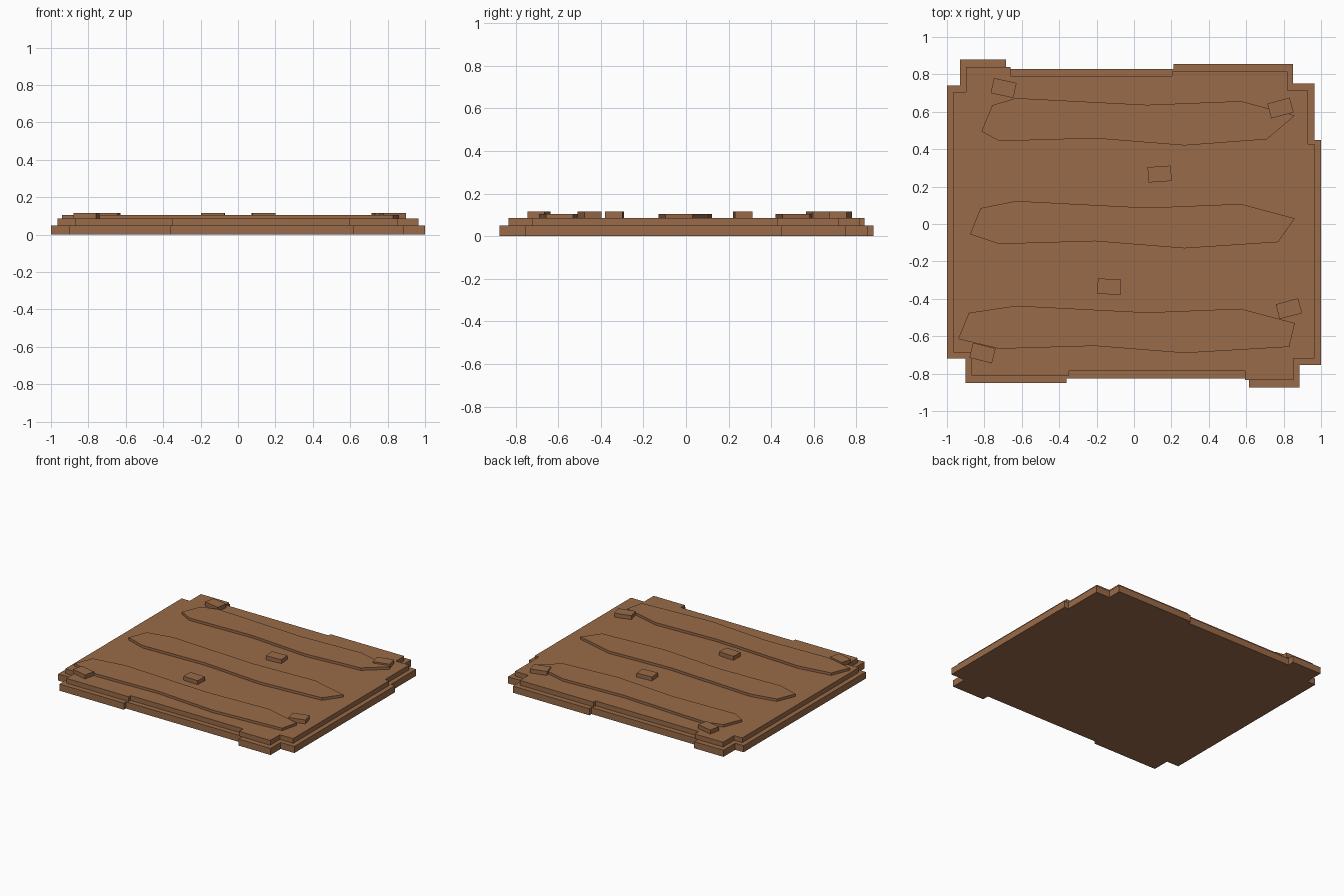
import bpy
import bmesh
from math import radians
from mathutils import Matrix, Vector

cube = bpy.data.objects.get("Cube")
if cube:
    bpy.data.objects.remove(cube, do_unlink=True)

# Single earthy brown
brown = bpy.data.materials.new("earth_brown")
brown.use_nodes = True
COLOR = (0.32, 0.145, 0.065, 1)
brown.diffuse_color = COLOR
brown.node_tree.nodes["Principled BSDF"].inputs["Base Color"].default_value = COLOR


def add_object(name, bm):
    bmesh.ops.recalc_face_normals(bm, faces=bm.faces)
    mesh = bpy.data.meshes.new(name)
    bm.to_mesh(mesh)
    bm.free()
    mesh.materials.append(brown)
    obj = bpy.data.objects.new(name, mesh)
    bpy.context.collection.objects.link(obj)
    return obj


def slab(name, outline, bottom, top):
    """Extrude a flat outline between two heights."""
    bm = bmesh.new()
    face = bm.faces.new([bm.verts.new((x, y, bottom)) for x, y in outline])
    ext = bmesh.ops.extrude_face_region(bm, geom=[face], use_keep_orig=True)
    verts = [g for g in ext["geom"] if isinstance(g, bmesh.types.BMVert)]
    bmesh.ops.translate(bm, vec=(0, 0, top - bottom), verts=verts)
    return add_object(name, bm)


# Stepped outline shared by both base layers
outline = [
    (-0.93, 0.88), (-0.685, 0.88), (-0.685, 0.83), (0.21, 0.83),
    (0.21, 0.855), (0.85, 0.855), (0.85, 0.75), (0.965, 0.75),
    (0.965, 0.45), (1, 0.45), (1, -0.755), (0.885, -0.755),
    (0.885, -0.875), (0.615, -0.875), (0.615, -0.825), (-0.36, -0.825),
    (-0.36, -0.85), (-0.9, -0.85), (-0.9, -0.72), (-1, -0.72),
    (-1, 0.74), (-0.93, 0.74),
]
BASE_TOP, DECK_TOP = 0.05, 0.086
slab("lower_base", outline, 0, BASE_TOP)
slab("upper_base", [(x * 0.965, y * 0.953) for x, y in outline], BASE_TOP, DECK_TOP)


# Raised wavy strips: same middle, different end lengths
def strip(name, y, left, right):
    points = [
        (left, -0.055), (left + 0.057, 0.085), (-0.63, 0.123), (0.07, 0.087),
        (0.57, 0.107), (0.86, 0.03), (right, -0.097), (0.27, -0.13),
        (-0.21, -0.092), (-0.72, -0.107),
    ]
    slab(name, [(px, py + y) for px, py in points], DECK_TOP, 0.105)


strip("back_strip", 0.55, -0.815, 0.71)
strip("middle_strip", 0, -0.877, 0.77)
strip("front_strip", -0.56, -0.94, 0.83)

# Small scattered blocks: centre and turn in degrees
blocks = {
    "back_right_block": (-0.697, 0.727, -12),
    "back_left_block": (0.783, 0.62, 15),
    "back_middle_block": (0.137, 0.267, 4),
    "front_middle_block": (-0.133, -0.335, -3),
    "front_right_block": (-0.81, -0.69, -14),
    "front_left_block": (0.828, -0.453, 15),
}
BLOCK_TOP = 0.116
for name, (x, y, turn) in blocks.items():
    height = BLOCK_TOP - DECK_TOP
    bm = bmesh.new()
    bmesh.ops.create_cube(bm, size=1)
    bmesh.ops.scale(bm, vec=(0.124, 0.082, height), verts=bm.verts)
    place = Matrix.Translation(Vector((x, y, DECK_TOP + height / 2)))
    bmesh.ops.transform(bm, matrix=place @ Matrix.Rotation(radians(turn), 4, "Z"), verts=bm.verts)
    add_object(name, bm)
